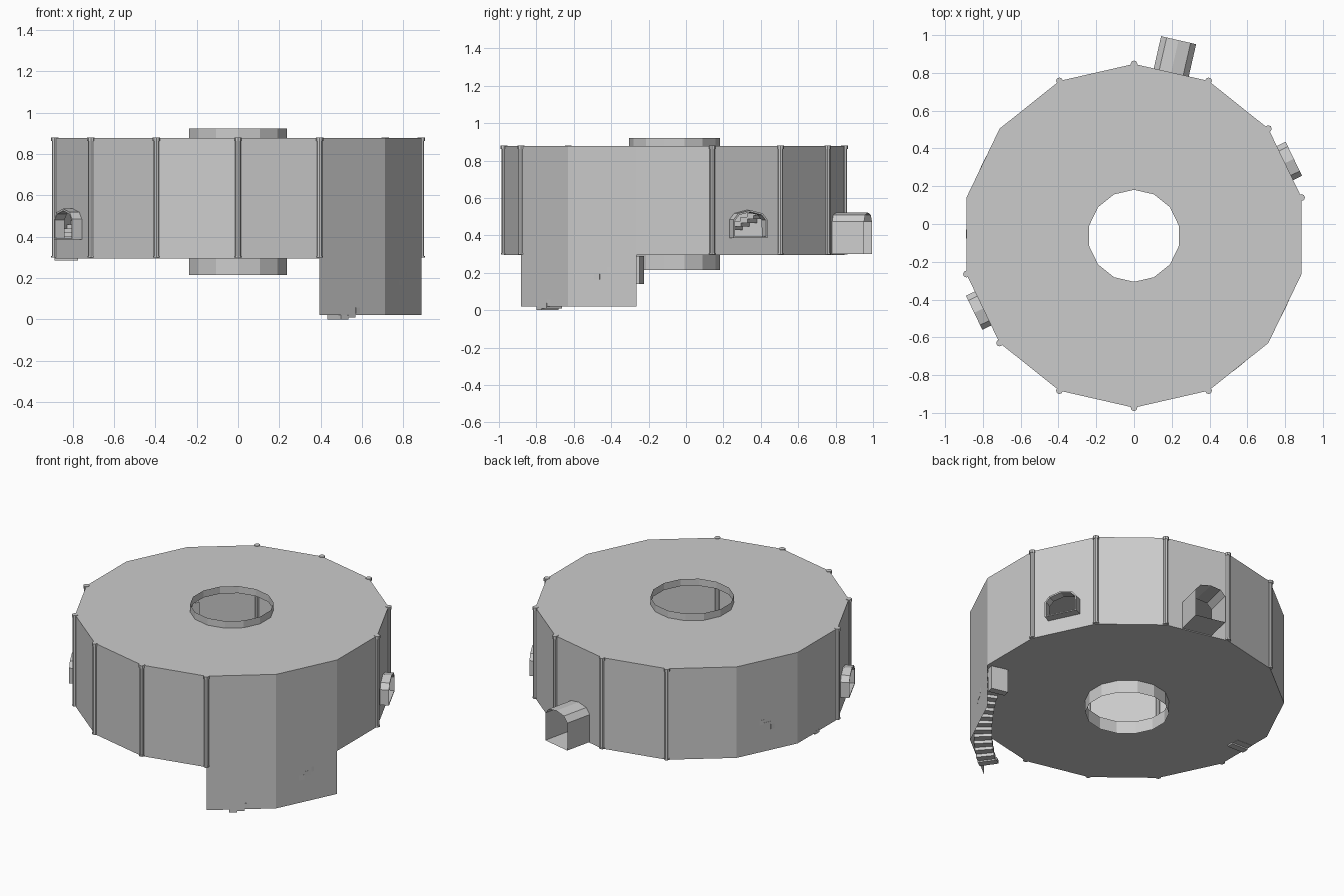
import bpy, bmesh
from math import radians, sin, cos, pi
from mathutils import Vector, Matrix

if "Cube" in bpy.data.objects:
    bpy.data.objects.remove(bpy.data.objects["Cube"])

N, CY, R = 14, -0.0625, 0.91
APO = R * cos(pi / N)
HALF = R * sin(pi / N)
Z0, Z1 = 0.295, 0.877


def polar(r, deg, z):
    a = radians(deg)
    return Vector((r * cos(a), CY + r * sin(a), z))


def face_point(deg, u, d, z):
    # point on a wall facet: u along it, d outwards from it
    a = radians(deg)
    return polar(APO + d, deg, z) + Vector((-sin(a), cos(a), 0)) * u


def vertex_deg(k):
    return 90 + 360 / N * k


def finish(name, bm):
    me = bpy.data.meshes.new(name)
    bm.to_mesh(me)
    bm.free()
    ob = bpy.data.objects.new(name, me)
    bpy.context.collection.objects.link(ob)
    return ob


# Arch outlines (u, z), from the right foot over the top to the left foot
def arch(half, foot, spring, shoulder, peak, shoulder_u):
    return [(half, foot), (half, spring), (shoulder_u, shoulder), (0, peak),
            (-shoulder_u, shoulder), (-half, spring), (-half, foot)]


window_arch = arch(0.1, 0.387, 0.485, 0.518, 0.535, 0.072)
door_arch = arch(0.095, 0.3, 0.475, 0.51, 0.522, 0.065)
# facet index -> (outline, hood depth, name)
openings = {13: (door_arch, 0.175, "entrance_tunnel"),
            11: (window_arch, 0.052, "window_hood_right"),
            4: (window_arch, 0.052, "window_hood_left")}

# Hollow drum with short collars around the central hole
bm = bmesh.new()
profile = [(0.2435, 0.215), (0.2435, Z0), (R, Z0), (R, Z1), (0.2435, Z1), (0.2435, 0.922)]
rings = [[bm.verts.new(polar(r, vertex_deg(k), z)) for k in range(N)] for r, z in profile]
for i in range(len(rings) - 1):
    for k in range(N):
        j = (k + 1) % N
        if i == 2 and k in openings:
            # wall facet in two halves around its opening
            deg = vertex_deg(k + 0.5)
            pts = openings[k][0]
            v = [bm.verts.new(face_point(deg, u, 0, z)) for u, z in pts]
            top = bm.verts.new(face_point(deg, 0, 0, Z1))
            low = bm.verts.new(face_point(deg, 0, 0, Z0))
            sill = bm.verts.new(face_point(deg, 0, 0, pts[0][1]))
            bm.faces.new([low, rings[2][j], rings[3][j], top, v[3], v[2], v[1], v[0], sill])
            bm.faces.new([rings[2][k], low, sill, v[6], v[5], v[4], v[3], top, rings[3][k]])
        else:
            bm.faces.new([rings[i][k], rings[i][j], rings[i + 1][j], rings[i + 1][k]])
finish("drum", bm)

# Window hoods and entrance tunnel
for k, (pts, depth, name) in openings.items():
    bm = bmesh.new()
    deg = vertex_deg(k + 0.5)
    a = [bm.verts.new(face_point(deg, u, 0, z)) for u, z in pts]
    b = [bm.verts.new(face_point(deg, u, depth, z)) for u, z in pts]
    for i in range(len(pts)):
        j = (i + 1) % len(pts)
        bm.faces.new([a[i], b[i], b[j], a[j]])
    bm.normal_update()
    if bm.faces[:][2].normal.z < 0:
        bmesh.ops.reverse_faces(bm, faces=bm.faces[:])
    ob = finish(name, bm)
    if depth < 0.1:
        m = ob.modifiers.new("thickness", "SOLIDIFY")
        m.thickness = 0.01

# Skirt wall shielding the lower stairs
bm = bmesh.new()
cols = [[bm.verts.new(polar(R, vertex_deg(k), z)) for z in (0.02, Z0)] for k in (8, 9, 10)]
for p, q in zip(cols, cols[1:]):
    bm.faces.new([p[0], q[0], q[1], p[1]])
finish("stair_skirt", bm)

# Corner rods, left out where the stairs run
for k in range(N):
    if k in (2, 3, 9, 10):
        continue
    bm = bmesh.new()
    for r, lo, hi in ((0.014, 0.3, 0.87), (0.018, 0.862, 0.88), (0.017, 0.298, 0.306)):
        bmesh.ops.create_cone(bm, cap_ends=True, segments=8, radius1=r, radius2=r, depth=hi - lo,
                              matrix=Matrix.Translation(polar(R, vertex_deg(k), (lo + hi) / 2)))
    finish(f"corner_rod_{k}", bm)


# Curved stairs made of stepped blocks
def stairs(name, start, end, base, count=15):
    bm = bmesh.new()
    step = (end - start) / count
    rise = 0.29 / count
    for i in range(count):
        deg = start + step * (i + 0.5)
        hi = base + rise * (i + 1)
        lo = max(base, hi - 0.03)
        if i == count - 1:
            lo = hi - 0.15
        run = radians(abs(step)) * 0.87
        mat = (Matrix.Translation(polar(0.836, deg, (lo + hi) / 2))
               @ Matrix.Rotation(radians(deg), 4, "Z")
               @ Matrix.Diagonal((0.105, run, hi - lo, 1)))
        bmesh.ops.create_cube(bm, size=1, matrix=mat)
    # foot plate
    deg = start + step * 0.5
    mat = (Matrix.Translation(polar(0.83, deg, base + 0.01))
           @ Matrix.Rotation(radians(deg), 4, "Z") @ Matrix.Diagonal((0.11, 0.04, 0.02, 1)))
    bmesh.ops.create_cube(bm, size=1, matrix=mat)
    finish(name, bm)


stairs("lower_stairs", -56, -12, 0.0)
stairs("upper_stairs", 181, 139, 0.285)
